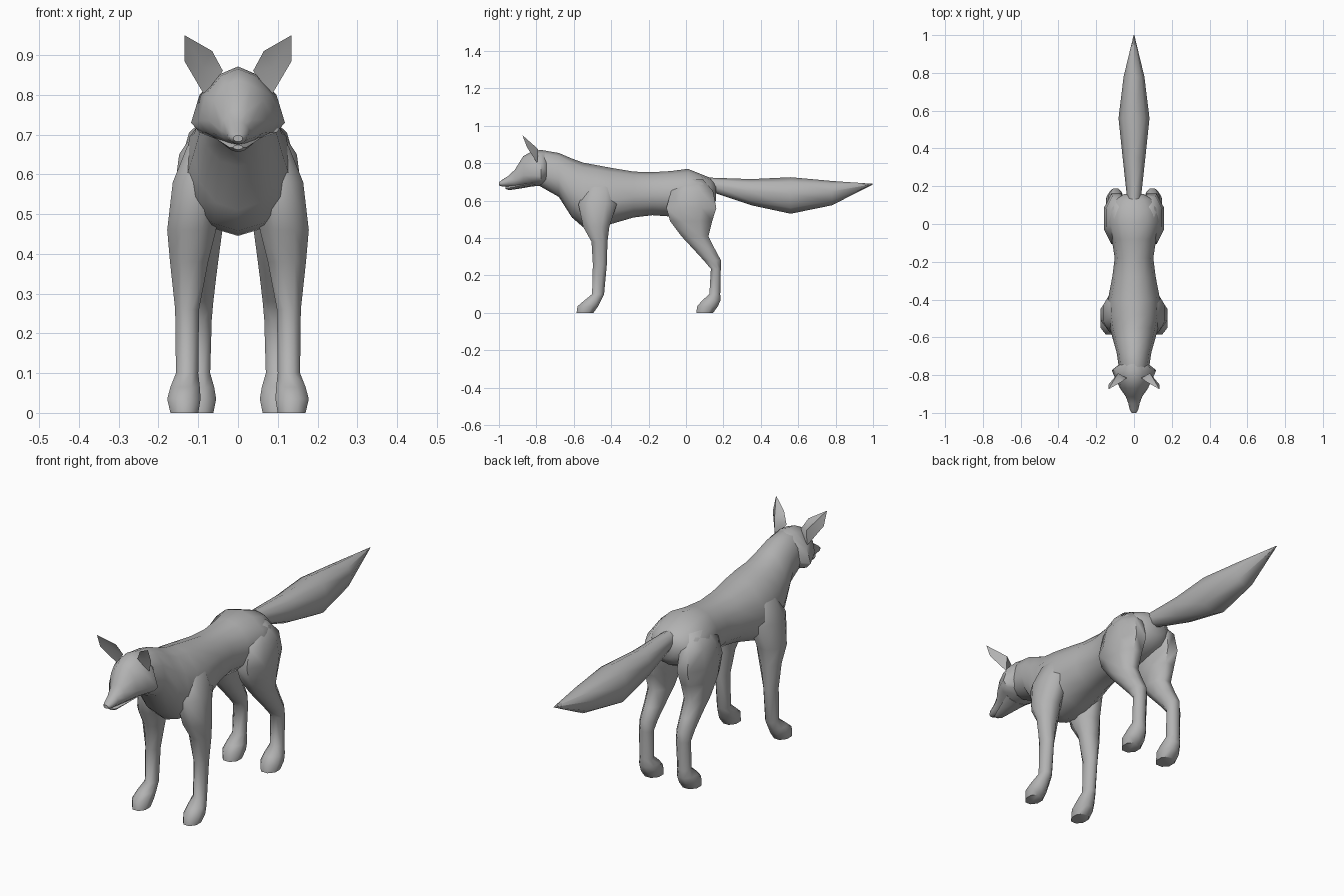
import bpy, bmesh, math
from mathutils import Vector

fur = bpy.data.materials.new("grey fur")
fur.diffuse_color = (0.45, 0.45, 0.45, 1)


def finish(name, bm, mirror=False, angle=60):
    bmesh.ops.remove_doubles(bm, verts=bm.verts, dist=0.0005)
    bmesh.ops.recalc_face_normals(bm, faces=bm.faces)
    mesh = bpy.data.meshes.new(name)
    bm.to_mesh(mesh)
    bm.free()
    mesh.materials.append(fur)
    ob = bpy.data.objects.new(name, mesh)
    bpy.context.collection.objects.link(ob)
    bpy.ops.object.select_all(action='DESELECT')
    ob.select_set(True)
    bpy.context.view_layer.objects.active = ob
    bpy.ops.object.shade_smooth_by_angle(angle=math.radians(angle))
    if mirror:
        ob.modifiers.new("mirror", 'MIRROR')
    return ob


def skin(name, rings, mirror=False, angle=60):
    """Join successive rings of points into a capped tube."""
    bm = bmesh.new()
    loops = [[bm.verts.new(p) for p in ring] for ring in rings]
    n = len(loops[0])
    for a, b in zip(loops, loops[1:]):
        for i in range(n):
            j = (i + 1) % n
            bm.faces.new((a[i], a[j], b[j], b[i]))
    bm.faces.new(loops[0])
    bm.faces.new(loops[-1])
    return finish(name, bm, mirror, angle)


def section(y, top, bottom, w, mid=None, power=1.0, n=12):
    """Upright ring: separate upper and lower heights about its widest level."""
    mid = (top + bottom) / 2 if mid is None else mid
    pts = []
    for i in range(n):
        a = math.tau * i / n
        s, c = math.sin(a), math.cos(a)
        x = w * math.copysign(abs(s) ** power, s)
        pts.append((x, y, mid + c * (top - mid if c > 0 else mid - bottom)))
    return pts


def level(z, x0, x1, y0, y1, n=8):
    """Horizontal ring filling the given x and y range."""
    k = 1 / math.cos(math.pi / n)
    return [((x0 + x1) / 2 + k * (x1 - x0) / 2 * math.cos(math.tau * (i + .5) / n),
             (y0 + y1) / 2 + k * (y1 - y0) / 2 * math.sin(math.tau * (i + .5) / n), z)
            for i in range(n)]


# neck, chest, belly and rump
skin("torso", [section(*r) for r in (
    (-0.82, 0.855, 0.70, 0.06),
    (-0.76, 0.868, 0.665, 0.08, 0.74),
    (-0.68, 0.855, 0.62, 0.092, 0.72),
    (-0.61, 0.825, 0.51, 0.112, 0.65),
    (-0.55, 0.803, 0.458, 0.128, 0.60),
    (-0.48, 0.79, 0.445, 0.14, 0.60),
    (-0.40, 0.775, 0.475, 0.138, 0.60),
    (-0.28, 0.755, 0.51, 0.115, 0.62),
    (-0.18, 0.752, 0.522, 0.102, 0.63),
    (-0.08, 0.758, 0.515, 0.118, 0.63),
    (0.01, 0.77, 0.52, 0.142, 0.64),
    (0.08, 0.742, 0.535, 0.135, 0.64),
    (0.13, 0.722, 0.56, 0.10, 0.645),
    (0.16, 0.69, 0.60, 0.05, 0.645))])

# skull with flared cheeks, narrowing to the muzzle
skin("head", [section(*r) for r in (
    (-1.0, 0.698, 0.682, 0.012),
    (-0.985, 0.71, 0.676, 0.022),
    (-0.95, 0.732, 0.674, 0.03),
    (-0.915, 0.765, 0.672, 0.043, 0.71),
    (-0.87, 0.838, 0.672, 0.074, 0.735, 1.1),
    (-0.82, 0.865, 0.676, 0.098, 0.735, 1.2),
    (-0.775, 0.871, 0.68, 0.118, 0.73, 1.4),
    (-0.74, 0.865, 0.69, 0.075, 0.74))], angle=50)

# lower jaw below the mouth line
skin("jaw", [section(*r, n=8) for r in (
    (-0.965, 0.674, 0.662, 0.012),
    (-0.945, 0.68, 0.656, 0.022),
    (-0.89, 0.695, 0.664, 0.04),
    (-0.82, 0.71, 0.676, 0.06))])

# bushy tail
skin("tail", [section(*r, n=8) for r in (
    (0.08, 0.725, 0.66, 0.03, 0.69),
    (0.15, 0.722, 0.642, 0.038, 0.68),
    (0.35, 0.715, 0.575, 0.06, 0.65),
    (0.56, 0.725, 0.53, 0.082, 0.635),
    (0.78, 0.705, 0.575, 0.055, 0.65),
    (1.0, 0.69, 0.687, 0.002))])

# front legs: shoulder down to paw
skin("front_leg", [level(*r) for r in (
    (0.715, 0.05, 0.085, -0.50, -0.42),
    (0.67, 0.04, 0.128, -0.54, -0.38),
    (0.58, 0.04, 0.164, -0.575, -0.37),
    (0.46, 0.055, 0.178, -0.55, -0.41),
    (0.38, 0.075, 0.171, -0.505, -0.42),
    (0.26, 0.098, 0.158, -0.498, -0.423),
    (0.10, 0.10, 0.156, -0.502, -0.438),
    (0.065, 0.096, 0.17, -0.545, -0.455),
    (0.035, 0.094, 0.178, -0.58, -0.47),
    (0.0, 0.10, 0.17, -0.585, -0.495))], mirror=True)

# hind legs: haunch, hock and paw
skin("hind_leg", [level(*r) for r in (
    (0.715, 0.05, 0.105, -0.03, 0.09),
    (0.65, 0.035, 0.148, -0.08, 0.145),
    (0.56, 0.025, 0.16, -0.105, 0.162),
    (0.49, 0.035, 0.155, -0.085, 0.14),
    (0.41, 0.046, 0.145, -0.025, 0.12),
    (0.34, 0.055, 0.137, 0.04, 0.155),
    (0.28, 0.062, 0.133, 0.095, 0.187),
    (0.235, 0.066, 0.13, 0.133, 0.186),
    (0.10, 0.07, 0.13, 0.125, 0.183),
    (0.065, 0.06, 0.14, 0.085, 0.184),
    (0.035, 0.055, 0.147, 0.06, 0.17),
    (0.0, 0.062, 0.14, 0.055, 0.145))], mirror=True)

# pointed ears: outline joined to a hollow front and a ridged back
outline = [Vector(p) for p in ((0.038, -0.815, 0.86), (0.065, -0.835, 0.91),
                               (0.135, -0.875, 0.95), (0.135, -0.85, 0.885),
                               (0.085, -0.795, 0.80))]
bm = bmesh.new()
rim = [bm.verts.new(p) for p in outline]
for centre in ((0.088, -0.815, 0.87), (0.085, -0.79, 0.875)):
    hub = bm.verts.new(centre)
    for i in range(5):
        bm.faces.new((rim[i], rim[(i + 1) % 5], hub))
finish("ear", bm, mirror=True, angle=40)
